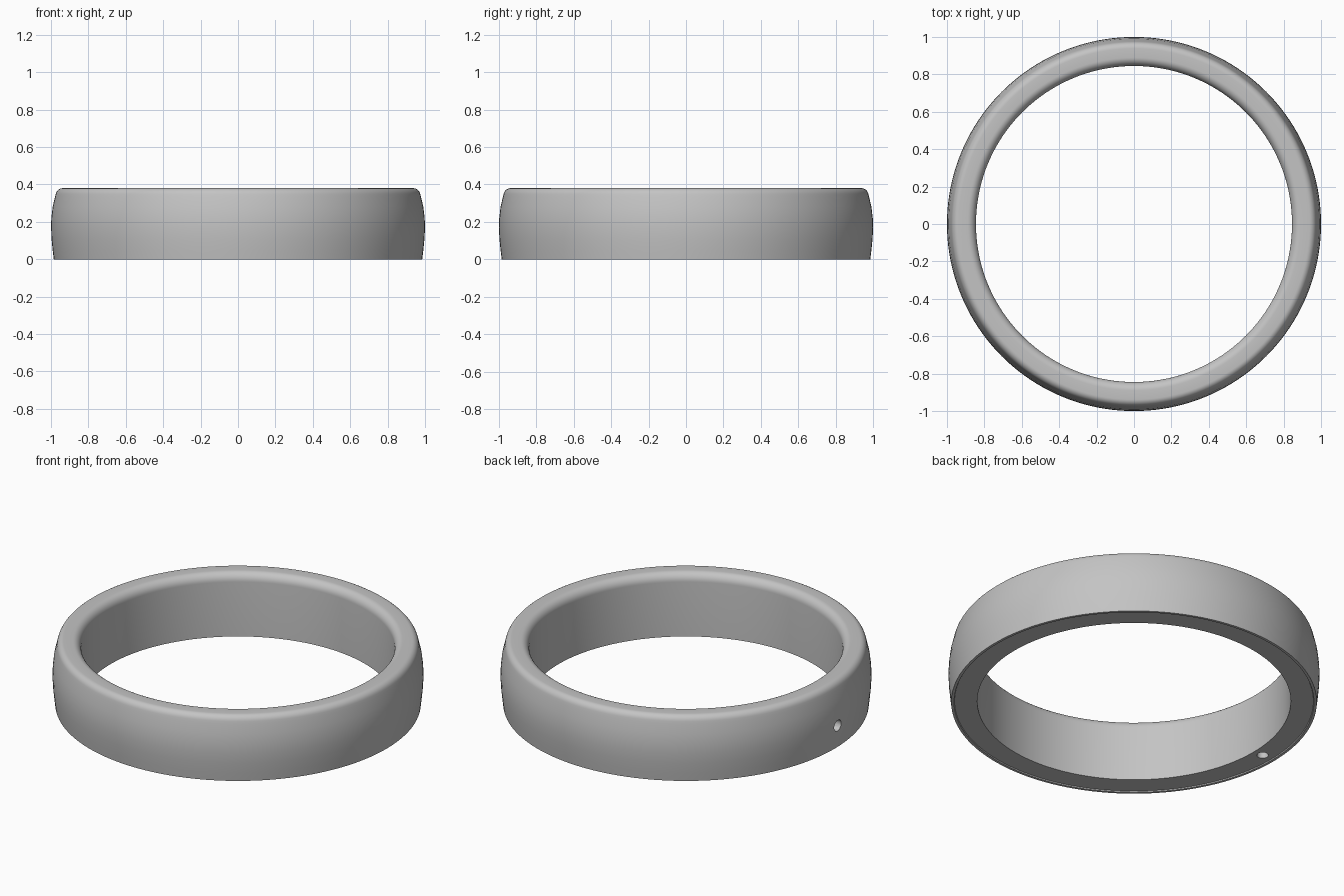
import bpy, bmesh, math
from mathutils import Vector

cube = bpy.data.objects.get("Cube")
if cube:
    bpy.data.objects.remove(cube, do_unlink=True)

grey = bpy.data.materials.new("plain grey")
grey.use_nodes = True
colour = (0.55, 0.55, 0.55, 1)
grey.diffuse_color = colour
grey.node_tree.nodes["Principled BSDF"].inputs["Base Color"].default_value = colour


def arc(centre, rx, rz, start, end, steps):
    """Points (radius, height) along an elliptical arc, angles in degrees."""
    return [(centre[0] + rx * math.cos(math.radians(start + (end - start) * i / steps)),
             centre[1] + rz * math.sin(math.radians(start + (end - start) * i / steps)))
            for i in range(steps + 1)]


# Band section: underside with a fine lip, bulged outer wall, rounded rim
height = 0.38
profile = [(0.845, 0.006), (0.967, 0.006), (0.97, 0), (0.985, 0)]
profile += [(0.991, 0.05), (0.997, 0.11), (1.0, 0.17), (0.998, 0.22), (0.991, 0.28), (0.978, 0.335)]
profile += arc((0.938, height - 0.042), 0.038, 0.042, 15, 90, 7)
profile += arc((0.89, height - 0.05), 0.045, 0.05, 90, 180, 9)

bm = bmesh.new()
verts = [bm.verts.new((r, 0, z)) for r, z in profile]
edges = [bm.edges.new((a, b)) for a, b in zip(verts, verts[1:] + verts[:1])]
bmesh.ops.spin(bm, geom=verts + edges, cent=(0, 0, 0), axis=(0, 0, 1),
               angle=math.tau, steps=160, use_merge=True)
bmesh.ops.remove_doubles(bm, verts=bm.verts, dist=0.0001)
bmesh.ops.recalc_face_normals(bm, faces=bm.faces)
mesh = bpy.data.meshes.new("ring_band")
bm.to_mesh(mesh)
bm.free()
mesh.materials.append(grey)
band = bpy.data.objects.new("ring_band", mesh)
bpy.context.collection.objects.link(band)
bpy.context.view_layer.objects.active = band


def drill(name, start, end, radius):
    """Cut a round hole into the band between two points."""
    a, b = Vector(start), Vector(end)
    bpy.ops.mesh.primitive_cylinder_add(vertices=24, radius=radius, depth=(b - a).length,
                                        location=(a + b) / 2,
                                        rotation=(b - a).to_track_quat("Z", "Y").to_euler())
    cutter = bpy.context.object
    cutter.name = name
    cutter.hide_render = True
    cutter.data.materials.append(grey)
    bpy.context.view_layer.objects.active = band
    mod = band.modifiers.new(name, "BOOLEAN")
    mod.operation = "DIFFERENCE"
    mod.solver = "EXACT"
    mod.object = cutter
    bpy.ops.object.modifier_apply(modifier=mod.name)
    bpy.data.objects.remove(cutter, do_unlink=True)


# Cable channel: in through the outer wall, out through the underside
drill("side_hole", (-1.1, 0, 0.137), (-0.89, 0, 0.137), 0.033)
drill("underside_hole", (-0.905, 0, -0.1), (-0.905, 0, 0.16), 0.031)

# Smooth shading with crisp bottom edges
bpy.ops.object.select_all(action="DESELECT")
band.select_set(True)
bpy.context.view_layer.objects.active = band
bpy.ops.object.shade_smooth_by_angle(angle=math.radians(35))
